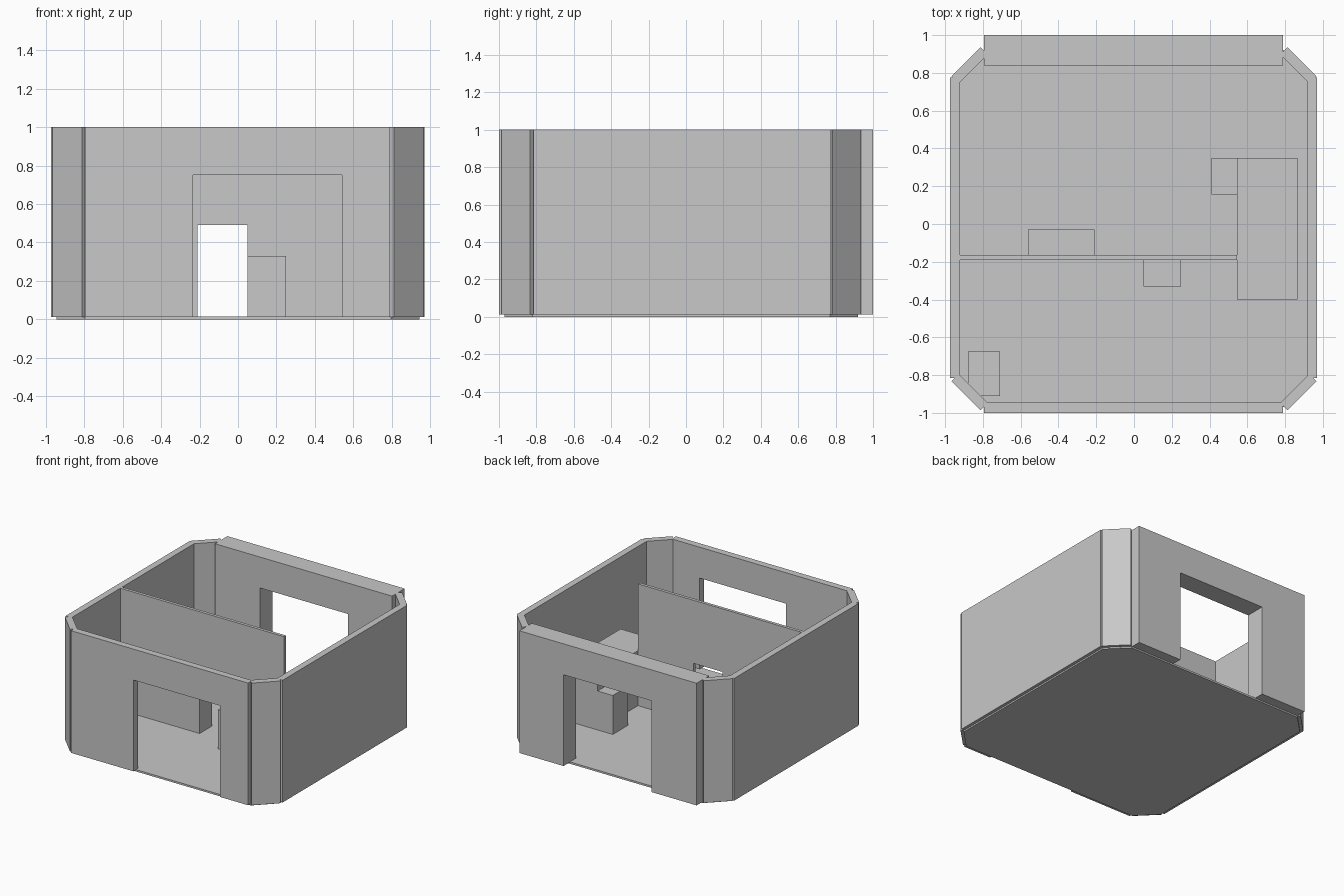
import bpy
import bmesh
from math import radians
from mathutils import Matrix, Vector

cube = bpy.data.objects.get("Cube")
if cube:
    bpy.data.objects.remove(cube)

GREY = (0.58, 0.58, 0.58, 1)
plaster = bpy.data.materials.new("plain_grey")
plaster.use_nodes = True
plaster.diffuse_color = GREY
plaster.node_tree.nodes["Principled BSDF"].inputs["Base Color"].default_value = GREY

BASE, TOP = 0.012, 1.0


def finish(name, bm):
    bmesh.ops.recalc_face_normals(bm, faces=bm.faces)
    mesh = bpy.data.meshes.new(name)
    bm.to_mesh(mesh)
    bm.free()
    mesh.materials.append(plaster)
    obj = bpy.data.objects.new(name, mesh)
    bpy.context.collection.objects.link(obj)
    return obj


def prism(name, points, offset):
    """Extrude a closed outline along an offset."""
    bm = bmesh.new()
    face = bm.faces.new([bm.verts.new(p) for p in points])
    moved = bmesh.ops.extrude_face_region(bm, geom=[face])["geom"]
    verts = [v for v in moved if isinstance(v, bmesh.types.BMVert)]
    bmesh.ops.translate(bm, vec=Vector(offset), verts=verts)
    return finish(name, bm)


def box(name, x, y, z, turn=0):
    """Box from its extents, turned about its own upright axis."""
    spans = (x, y, z)
    size = [b - a for a, b in spans]
    centre = Vector([(a + b) / 2 for a, b in spans])
    matrix = (Matrix.Translation(centre) @ Matrix.Rotation(radians(turn), 4, "Z")
              @ Matrix.Diagonal((*size, 1)))
    bm = bmesh.new()
    bmesh.ops.create_cube(bm, size=1, matrix=matrix)
    return finish(name, bm)


def wall_with_doorway(name, x, y, door_x, door_top):
    """Wall running along x with a doorway that reaches the floor."""
    (x0, x1), (d0, d1) = x, door_x
    outline = [(x0, BASE), (d0, BASE), (d0, door_top), (d1, door_top),
               (d1, BASE), (x1, BASE), (x1, TOP), (x0, TOP)]
    return prism(name, [(px, y[0], pz) for px, pz in outline], (0, y[1] - y[0], 0))


# Floor slab with cut corners
X, FRONT, BACK, CUT = 0.945, -0.97, 0.92, 0.15
floor = [(-X + CUT, FRONT), (X - CUT, FRONT), (X, FRONT + CUT), (X, BACK - CUT),
         (X - CUT, BACK), (-X + CUT, BACK), (-X, BACK - CUT), (-X, FRONT + CUT)]
prism("floor", [(x, y, 0) for x, y in floor], (0, 0, 0.015))

# Outer walls, partition and their doorways
wall_with_doorway("front_wall", (-0.795, 0.79), (-1, -0.945), (-0.235, 0.54), 0.75)
wall_with_doorway("back_wall", (-0.795, 0.79), (0.84, 1), (-0.39, 0.395), 0.75)
wall_with_doorway("partition", (-0.92, 0.545), (-0.19, -0.165), (-0.21, 0.05), 0.49)
box("left_wall", (0.917, 0.97), (-0.815, 0.775), (BASE, TOP))
box("right_wall", (-0.973, -0.92), (-0.815, 0.775), (BASE, TOP))

# Slanted corner panels
for side, sign in (("left", 1), ("right", -1)):
    for end, y, turn in (("front", -0.89, 45), ("back", 0.84, -45)):
        x = 0.87 * sign
        box(f"{end}_{side}_corner", (x - 0.108, x + 0.108), (y - 0.027, y + 0.027),
            (BASE, TOP), turn * sign)

# Furniture
box("counter", (0.545, 0.865), (-0.40, 0.35), (BASE, 0.46))
box("back_stool", (0.41, 0.545), (0.155, 0.35), (BASE, 0.33))
box("front_stool", (0.05, 0.25), (-0.33, -0.19), (BASE, 0.33))
box("cabinet", (-0.56, -0.21), (-0.165, -0.03), (BASE, 0.42))
box("corner_box", (-0.88, -0.71), (-0.91, -0.675), (BASE, 0.33))
